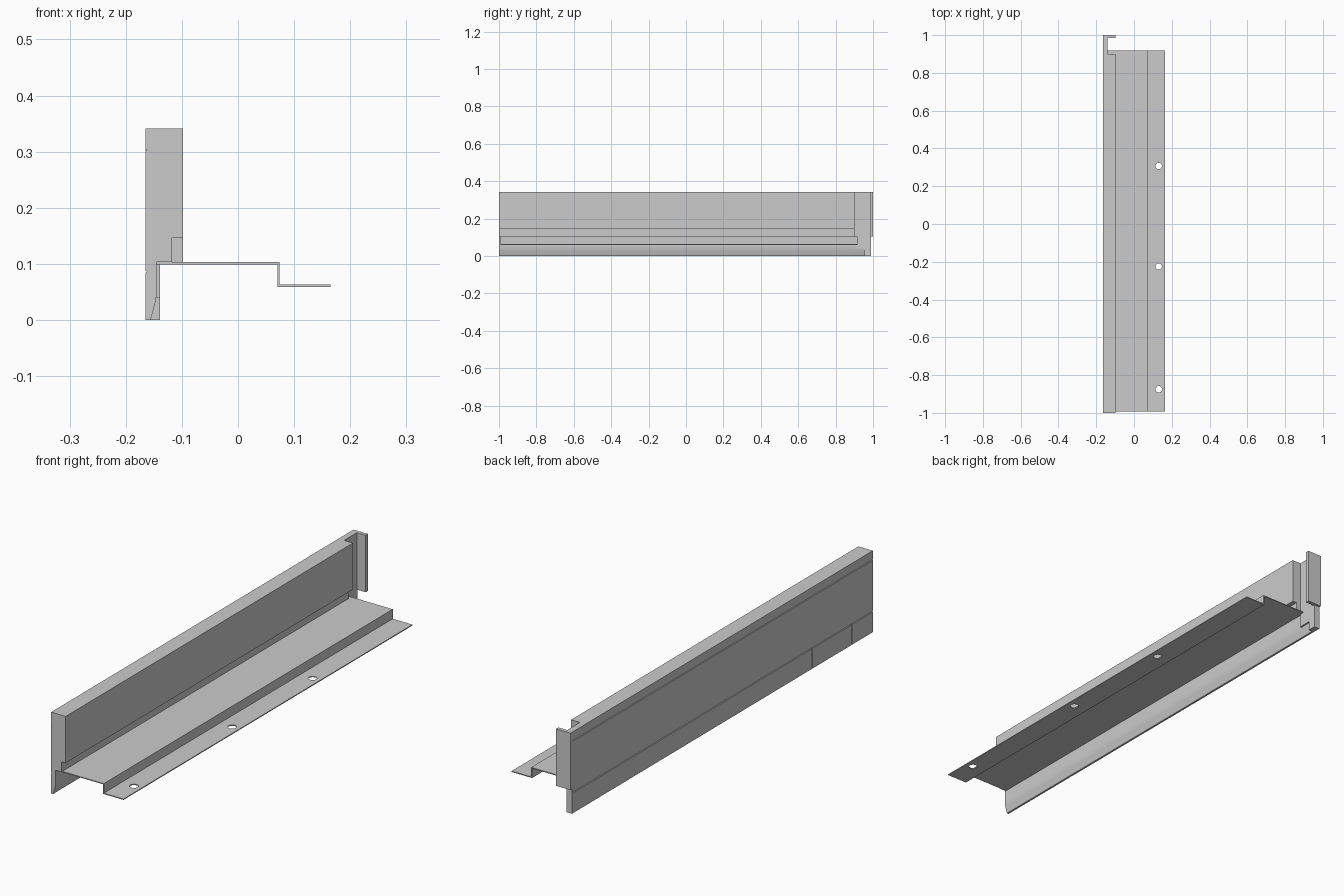
import bpy, bmesh

if "Cube" in bpy.data.objects:
    bpy.data.objects.remove(bpy.data.objects["Cube"])

OUT = -0.165          # outer face of the wall
GROOVES = (0.303, 0.086)


def extrude(name, profile, y0, y1):
    """Extrude an (x, z) outline along y."""
    bm = bmesh.new()
    face = bm.faces.new([bm.verts.new((x, y0, z)) for x, z in profile])
    ext = bmesh.ops.extrude_face_region(bm, geom=[face])
    verts = [v for v in ext["geom"] if isinstance(v, bmesh.types.BMVert)]
    bmesh.ops.translate(bm, verts=verts, vec=(0, y1 - y0, 0))
    bmesh.ops.recalc_face_normals(bm, faces=bm.faces)
    mesh = bpy.data.meshes.new(name)
    bm.to_mesh(mesh)
    bm.free()
    obj = bpy.data.objects.new(name, mesh)
    bpy.context.collection.objects.link(obj)
    return obj


def box(name, x0, x1, y0, y1, z0, z1):
    return extrude(name, [(x0, z0), (x1, z0), (x1, z1), (x0, z1)], y0, y1)


def grooved_side(z_top, z_bottom):
    """Outer face from top to bottom with small V grooves."""
    pts = [(OUT, z_top)]
    for z in GROOVES:
        pts += [(OUT, z + 0.002), (OUT + 0.003, z), (OUT, z - 0.002)]
    return pts + [(OUT, z_bottom)]


def cut(obj, cutter):
    cutter.hide_render = True
    mod = obj.modifiers.new("cut", "BOOLEAN")
    mod.operation = "DIFFERENCE"
    mod.solver = "EXACT"
    mod.object = cutter
    bpy.context.view_layer.objects.active = obj
    bpy.ops.object.modifier_apply(modifier=mod.name)
    bpy.data.objects.remove(cutter)


# Main wall with stepped inner face and curved lower lip
lip = [(-0.155, 0.003), (-0.151, 0.017), (-0.147, 0.032), (-0.145, 0.045)]
wall = extrude("wall", grooved_side(0.341, 0.0) + [(-0.157, 0.0)] + lip +
               [(-0.145, 0.103), (-0.118, 0.103), (-0.118, 0.146),
                (-0.098, 0.146), (-0.098, 0.341)], -1.0, 0.9)

# Narrow panel joints in the lower outer band
for y in (-0.6, -0.86):
    cut(wall, box("joint_cutter", OUT - 0.01, OUT + 0.003, y - 0.002, y + 0.002, -0.01, 0.086))

# Thin web, lip end and foot beyond the thick wall
extrude("end_web", grooved_side(0.341, 0.04) + [(-0.139, 0.04), (-0.139, 0.341)], 0.9, 0.99)
extrude("lip_end", [(OUT, 0.04), (OUT, 0.0), (-0.157, 0.0)] + lip[:3] + [(-0.146, 0.04)], 0.9, 0.955)
box("end_foot", OUT, -0.139, 0.955, 0.99, 0.0, 0.04)

# End cap closing the wall
box("end_cap", OUT, -0.098, 0.984, 1.0, 0.103, 0.341)

# Folded mounting sheet
sheet = extrude("mounting_sheet", [
    (-0.145, 0.099), (0.070, 0.099), (0.070, 0.059), (0.165, 0.059),
    (0.165, 0.063), (0.074, 0.063), (0.074, 0.103), (-0.145, 0.103)], -0.993, 0.918)

# Screw holes
for y in (0.307, -0.225, -0.875):
    bpy.ops.mesh.primitive_cylinder_add(vertices=32, radius=0.017, depth=0.05,
                                        location=(0.131, y, 0.061))
    cut(sheet, bpy.context.object)
